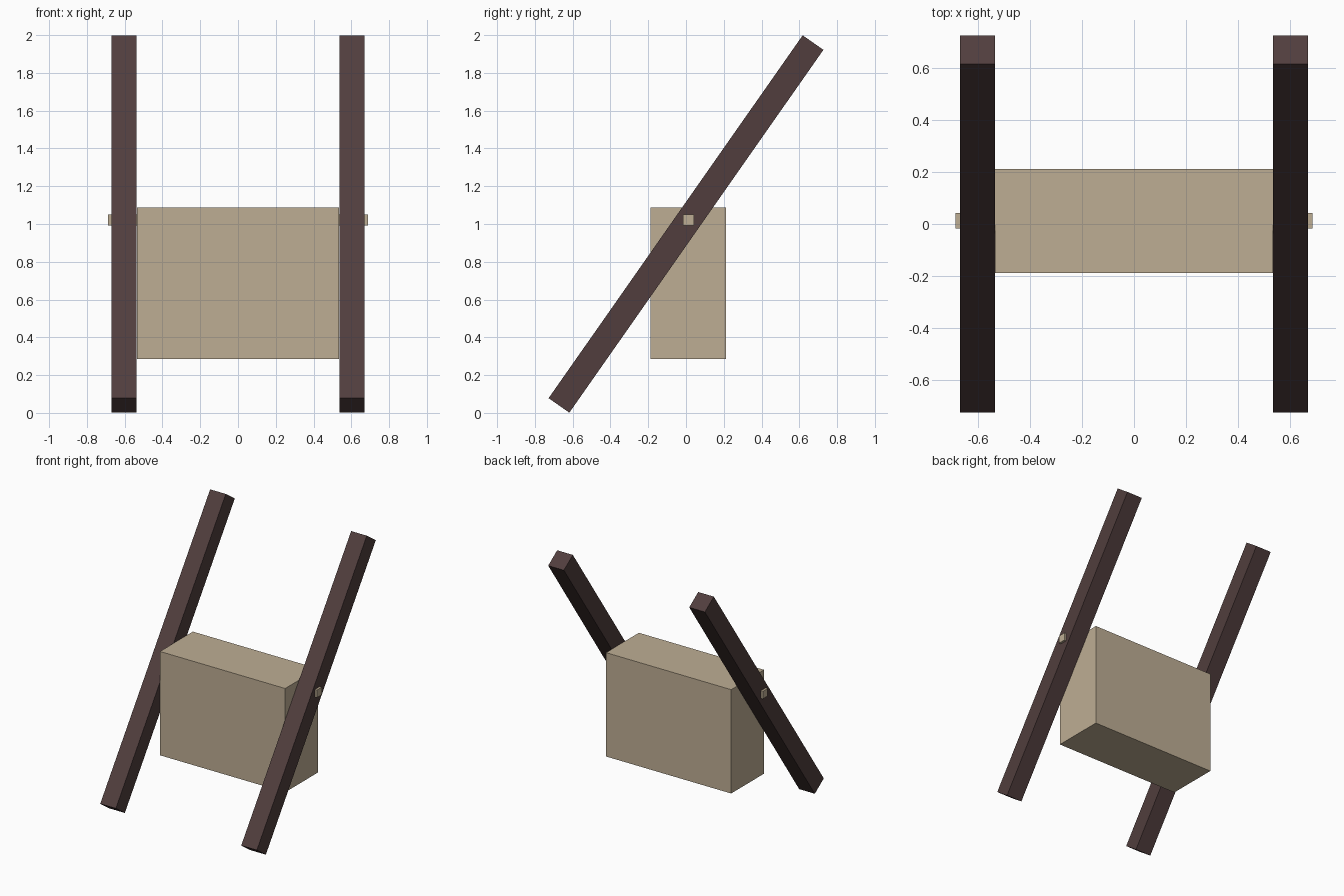
import bpy
from math import radians

cube = bpy.data.objects.get("Cube")
if cube:
    bpy.data.objects.remove(cube, do_unlink=True)


def make_material(name, rgb):
    mat = bpy.data.materials.new(name)
    mat.use_nodes = True
    color = (*rgb, 1.0)
    mat.diffuse_color = color
    bsdf = next(n for n in mat.node_tree.nodes if n.type == 'BSDF_PRINCIPLED')
    bsdf.inputs["Base Color"].default_value = color
    return mat


def make_box(name, center, size, mat, tilt=0.0):
    bpy.ops.mesh.primitive_cube_add(size=1, location=center)
    obj = bpy.context.object
    obj.name = name
    obj.scale = size
    obj.rotation_euler.x = radians(tilt)
    obj.data.materials.append(mat)
    return obj


tan = make_material("tan", (0.515, 0.423, 0.296))
dark_brown = make_material("dark brown", (0.082, 0.048, 0.047))

UNIT = 0.134          # thickness of a pole; the block is 8 x 3 x 6 of these
HALF_WIDTH = 4 * UNIT

# Block hanging between the poles
make_box("block", (0, 0.012, 0.686), (8 * UNIT, 3 * UNIT, 6 * UNIT), tan)

# Slanted poles, and the pegs that run through them
for side, sign in (("left", 1), ("right", -1)):
    x = sign * (HALF_WIDTH + UNIT / 2 + 0.001)
    make_box(side + "_pole", (x, 0, 1), (UNIT, UNIT, 2.345), dark_brown, tilt=-35)
    make_box(side + "_peg", (sign * 0.61, 0.013, 1.021), (0.156, 0.059, 0.059), tan)
